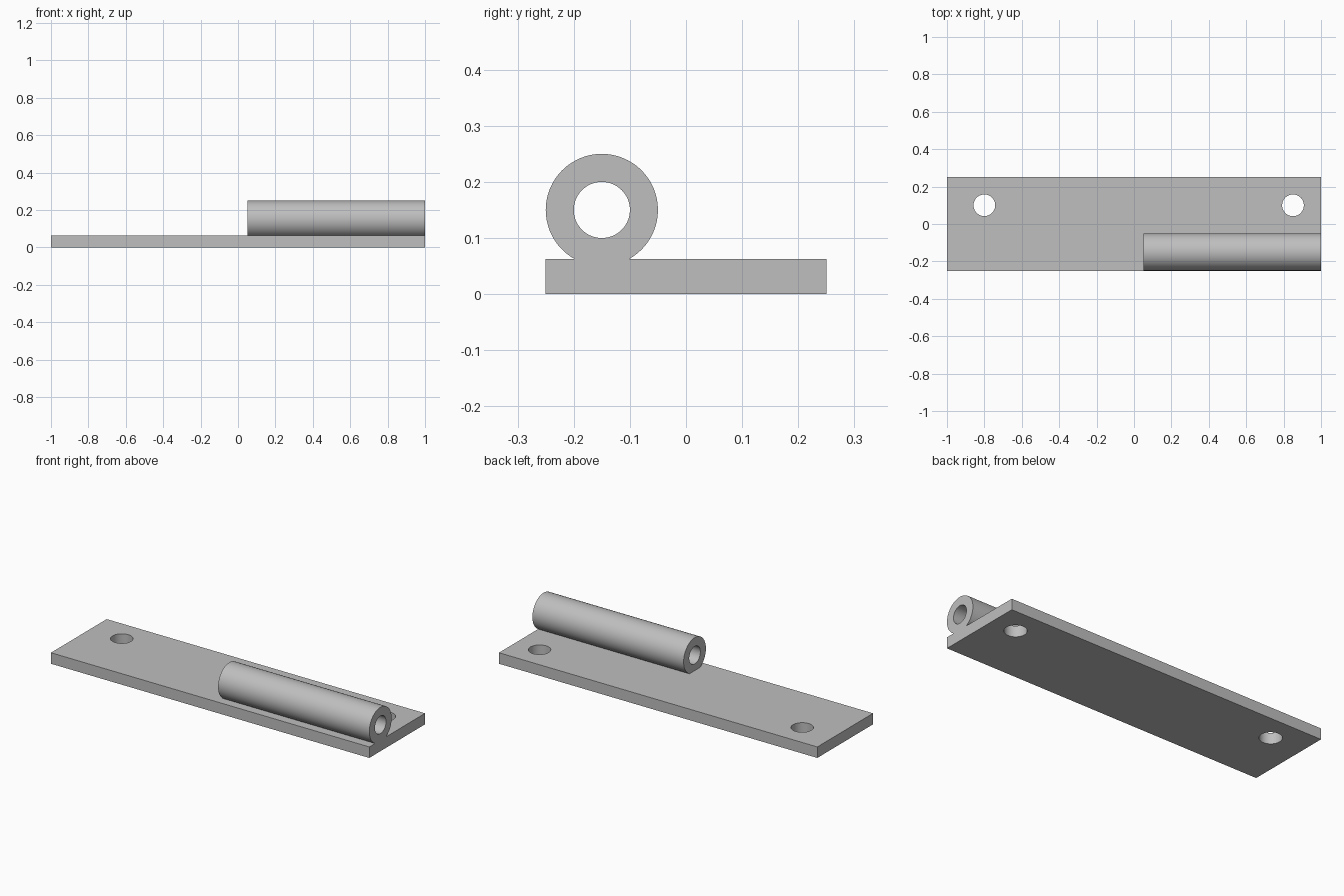
import bpy
from math import pi, radians

cube = bpy.data.objects.get("Cube")
if cube:
    bpy.data.objects.remove(cube, do_unlink=True)

steel = bpy.data.materials.new("plain_grey")
steel.use_nodes = True
GREY = (0.52, 0.52, 0.52, 1)
steel.diffuse_color = GREY
steel.node_tree.nodes["Principled BSDF"].inputs["Base Color"].default_value = GREY

BARREL_Y, BARREL_Z = -0.15, 0.15
PLATE_T = 0.0625


def cylinder(name, radius, length, loc, rot=(0, 0, 0), sides=64):
    bpy.ops.mesh.primitive_cylinder_add(vertices=sides, radius=radius, depth=length,
                                        location=loc, rotation=rot)
    ob = bpy.context.object
    ob.name = name
    ob.data.materials.append(steel)
    return ob


def combine(target, tool, operation):
    """Apply a boolean, then drop the tool object."""
    mod = target.modifiers.new(operation.title(), 'BOOLEAN')
    mod.operation, mod.object, mod.solver = operation, tool, 'EXACT'
    bpy.context.view_layer.objects.active = target
    bpy.ops.object.modifier_apply(modifier=mod.name)
    bpy.data.objects.remove(tool, do_unlink=True)


# Flat mounting plate
bpy.ops.mesh.primitive_cube_add(size=1, location=(0, 0, PLATE_T / 2))
leaf = bpy.context.object
leaf.name = "hinge_leaf"
leaf.scale = (2, 0.5, PLATE_T)
bpy.ops.object.transform_apply(location=True, rotation=False, scale=True)
leaf.data.materials.append(steel)

# Knuckle barrel, sunk slightly into the plate, with its pin bore
along_x = (0, pi / 2, 0)
barrel = cylinder("barrel", 0.1, 0.95, (0.525, BARREL_Y, BARREL_Z), along_x)
combine(leaf, barrel, 'UNION')
bore = cylinder("pin_bore", 0.05, 1.2, (0.525, BARREL_Y, BARREL_Z), along_x)
combine(leaf, bore, 'DIFFERENCE')

# Screw holes
for x in (-0.8, 0.85):
    hole = cylinder("screw_hole", 0.058, 0.3, (x, 0.1, PLATE_T / 2))
    combine(leaf, hole, 'DIFFERENCE')

# Smooth curved walls, crisp edges
bpy.ops.object.select_all(action='DESELECT')
leaf.select_set(True)
bpy.context.view_layer.objects.active = leaf
bpy.ops.object.shade_smooth_by_angle(angle=radians(30))
